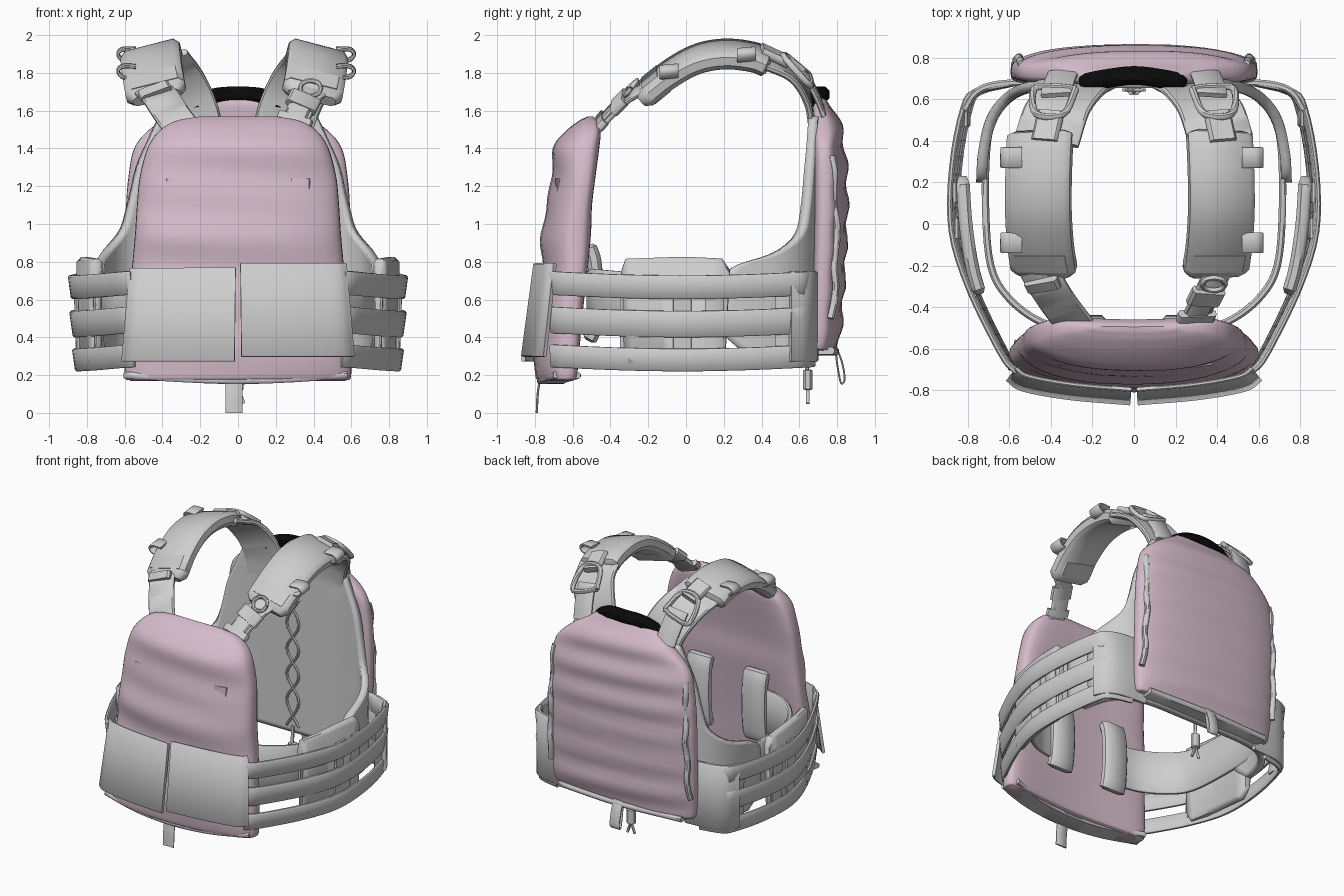
import bpy, bmesh, math
from mathutils import Vector

if "Cube" in bpy.data.objects:
    bpy.data.objects.remove(bpy.data.objects["Cube"], do_unlink=True)


def material(name, rgb):
    m = bpy.data.materials.new(name)
    m.use_nodes = True
    m.diffuse_color = (*rgb, 1)
    m.node_tree.nodes["Principled BSDF"].inputs["Base Color"].default_value = (*rgb, 1)
    return m


GREY = material("light grey fabric", (0.62, 0.62, 0.62))
PINK = material("dusty pink fabric", (0.66, 0.5, 0.59))
BLACK = material("black padding", (0.003, 0.003, 0.003))
SIDES = ((1, "left"), (-1, "right"))


def smooth(pts, steps):
    """Catmull-Rom interpolation of tuples of any length."""
    p = [Vector(q) for q in pts]
    if len(p) < 3:
        return p
    p = [p[0] * 2 - p[1]] + p + [p[-1] * 2 - p[-2]]
    out = []
    for a, b, c, d in zip(p, p[1:], p[2:], p[3:]):
        for k in range(steps):
            t = k / steps
            out.append(0.5 * (2 * b + (c - a) * t + (2 * a - 5 * b + 4 * c - d) * t * t
                              + (3 * b - a - 3 * c + d) * t ** 3))
    return out + [p[-2]]


def finish(name, bm, mat, angle=45):
    bmesh.ops.recalc_face_normals(bm, faces=bm.faces)
    me = bpy.data.meshes.new(name)
    bm.to_mesh(me)
    bm.free()
    me.materials.append(mat)
    ob = bpy.data.objects.new(name, me)
    bpy.context.collection.objects.link(ob)
    bpy.ops.object.select_all(action='DESELECT')
    ob.select_set(True)
    bpy.context.view_layer.objects.active = ob
    bpy.ops.object.shade_smooth_by_angle(angle=math.radians(angle))
    return ob


def loft(name, rings, mat):
    """Skin closed rings of points and cap both ends."""
    bm = bmesh.new()
    rows = [[bm.verts.new(co) for co in ring] for ring in rings]
    n = len(rows[0])
    for a, b in zip(rows, rows[1:]):
        for i in range(n):
            bm.faces.new((a[i], a[(i + 1) % n], b[(i + 1) % n], b[i]))
    bm.faces.new(rows[0])
    bm.faces.new(rows[-1])
    return finish(name, bm, mat)


def strap(name, pts, width, thick, across, mat=GREY, steps=5, taper=1.0):
    """Sweep a chamfered rectangle along a path; across sets the width direction."""
    path = smooth(pts, steps)
    w, t = width / 2, thick / 2
    c = 0.55 * min(w, t)
    section = [(w, t - c), (w - c, t), (c - w, t), (-w, t - c),
               (-w, c - t), (c - w, -t), (w - c, -t), (w, c - t)]
    rings = []
    for i, p in enumerate(path):
        tan = (path[min(i + 1, len(path) - 1)] - path[max(i - 1, 0)]).normalized()
        a = Vector(across)
        a = (a - tan * a.dot(tan)).normalized()
        n = tan.cross(a)
        k = taper if i in (0, len(path) - 1) else 1
        rings.append([p + a * u * (1 + k) / 2 + n * v * k for u, v in section])
    return loft(name, rings, mat)


def cord(name, pts, radius, across=(0, 1, 0)):
    return strap(name, pts, radius * 2, radius * 2, across)


def bag(name, rows, curve, outward, ripple, wave):
    """Soft plate pocket: rows are height, half width, depth centre, half thickness."""
    rings = []
    for z, hw, yc, ht in smooth(rows, 6):
        loop = []
        for i in range(48):
            a = math.tau * i / 48
            c, s = math.cos(a), math.sin(a)
            x = hw * math.copysign(abs(c) ** 0.6, c)
            y = ht * math.copysign(abs(s) ** 0.65, s)
            fold = ripple * max(0, s * outward) * math.sin(math.tau * z / wave + 2 * x)
            loop.append((x, yc + y + curve * x * x + outward * fold, z))
        rings.append(loop)
    return loft(name, rings, PINK)


def flip(pts, s, shift=0):
    return [(s * x + shift, y, z) for x, y, z in pts]


# Front and back plate bags
bag("front_plate_bag", [(.17, .57, -.7, .07), (.21, .6, -.705, .1), (.5, .585, -.685, .11),
                        (.78, .56, -.65, .11), (.95, .545, -.645, .125), (1.1, .535, -.625, .11),
                        (1.25, .52, -.605, .11), (1.4, .48, -.585, .115), (1.49, .42, -.55, .09),
                        (1.545, .33, -.525, .05), (1.57, .2, -.51, .015)], .21, -1, .006, .27)
bag("back_plate_bag", [(.33, .53, .74, .03), (.36, .575, .74, .07), (.6, .59, .755, .08),
                       (1, .595, .77, .085), (1.25, .58, .77, .085), (1.42, .54, .76, .08),
                       (1.54, .42, .745, .07), (1.63, .28, .72, .05), (1.68, .2, .71, .02)],
    -.1, 1, .01, .21)

# Bottom trims and the front pull tab
strap("front_bottom_trim", [(-.59, -.63, .2), (-.3, -.695, .18), (0, -.715, .17),
                            (.3, -.695, .18), (.56, -.63, .2)], .15, .035, (0, 1, 0))
strap("back_bottom_flap", [(-.5, .72, .33), (0, .745, .325), (.5, .72, .33)], .13, .04, (0, 1, 0))
strap("front_pull_tab", [(-.02, -.77, .2), (-.02, -.785, .1), (-.02, -.79, 0)], .09, .012, (1, 0, 0))

# Faint sewn tabs on the chest
for s, side in SIDES:
    strap(side + "_chest_tab", flip([(.33, -.685, 1.1), (.33, -.675, 1.24)], s),
          .1, .02, (1, .17 * s, 0), PINK)

# Black collar pad
strap("collar_pad", [(-.25, .675, 1.625), (-.13, .7, 1.675), (0, .715, 1.685),
                     (.13, .7, 1.675), (.24, .675, 1.625)], .09, .085, (0, 1, 0), BLACK, taper=.7)

# Back lining: a sheet whose wings wrap forward around the ribs
wing = smooth([(0, .68), (.2, .68), (.4, .675), (.57, .635), (.68, .52), (.725, .35), (.735, .2)], 8)
bm = bmesh.new()
grid = []
for z, f in smooth([(.3, .85), (.42, 1), (.55, 1), (.68, 1), (.77, .95), (.84, .74), (.95, .57),
                    (1.1, .51), (1.3, .46), (1.45, .4), (1.57, .35)], 4):
    row = []
    for i in range(-16, 17):
        k = min(1, f * abs(i) / 16) * (len(wing) - 1)
        j = min(int(k), len(wing) - 2)
        p = wing[j].lerp(wing[j + 1], k - j)
        row.append(bm.verts.new((math.copysign(p.x, i), p.y, z)))
    grid.append(row)
for a, b in zip(grid, grid[1:]):
    for i in range(32):
        bm.faces.new((a[i], a[i + 1], b[i + 1], b[i]))
lining = finish("back_lining", bm, GREY)
mod = lining.modifiers.new("thickness", 'SOLIDIFY')
mod.thickness = .05
mod.offset = 0

belt = [(.56, -.71), (.61, -.665), (.69, -.52), (.785, -.32), (.86, -.1),
        (.88, .1), (.86, .35), (.815, .56), (.765, .635), (.6, .675)]
for s, side in SIDES:
    # Front flap leaning forward, three belt bands and the solid rear end
    zc = .545 if s > 0 else .52
    strap(side + "_front_flap", flip([(.015, -.83, zc), (.3, -.805, zc), (.52, -.765, zc),
                                      (.59, -.72, zc)], s), .5, .022, (.06 * s, -.13, -1))
    for label, z, h, grow in (("top", .695, .125, 1), ("middle", .5, .14, .99),
                              ("lower", .31, .12, .975)):
        pts = [(x * grow, y, z - .03 * math.cos(1.9 * (y + .02))) for x, y in belt]
        strap(side + "_" + label + "_band", flip(pts, s), h, .026, (.14 * s, 0, 1), steps=3)
    strap(side + "_rear_belt_end", flip([(.815, .55, .51), (.765, .63, .51), (.67, .67, .51),
                                         (.48, .685, .51)], s), .48, .035, (0, 0, 1))
    # Upright webbing behind the bands and the side plate pouch
    for y, x in ((-.02, .84), (.15, .85), (-.3, .75), (.52, .795)):
        strap(side + "_belt_upright", flip([(x, y, .29), (x + .015, y, .72)], s), .1, .014, (0, 1, 0))
    strap(side + "_side_pouch", flip([(.745, -.33, .53), (.78, -.2, .535), (.81, 0, .54),
                                      (.825, .22, .53)], s), .57, .065, (0, 0, 1), taper=.6)
    # Inner belt and its front pad
    strap(side + "_inner_belt", flip([(.25, -.51, .6), (.44, -.475, .6), (.6, -.36, .59),
                                      (.69, -.2, .58), (.715, .1, .58), (.705, .4, .58),
                                      (.66, .56, .58)], s), .32, .035, (0, 0, 1))
    strap(side + "_inner_pad", flip([(.23, -.515, .38), (.23, -.49, .44), (.23, -.475, .62),
                                     (.23, -.485, .8), (.23, -.515, .89)], s),
          .19, .075, (1, 0, 0), taper=.5)
    # Shoulder pad with a webbing wrap at its front end
    slope = (s, 0, -.26)
    strap(side + "_shoulder_pad", flip([(.41, -.24, 1.67), (.43, -.1, 1.785), (.44, .05, 1.87),
                                        (.44, .2, 1.9), (.435, .35, 1.885), (.43, .44, 1.85)],
                                       s, -.02), .32, .1, slope, taper=.6)
    strap(side + "_pad_wrap", flip([(.41, -.2, 1.705), (.425, -.12, 1.77)], s, -.02),
          .31, .11, slope)
    for y, z in ((-.09, 1.8), (.32, 1.89)):
        strap(side + "_pad_loop", flip([(.53, y, z + .035), (.6, y, z + .035), (.625, y, z + .01),
                                        (.6, y, z - .02), (.55, y, z - .02)], s, -.01),
              .1, .018, (0, 1, .1))
    # Lining yoke and the adjusting strap over it
    strap(side + "_yoke_strap", flip([(.24, .67, 1.4), (.25, .665, 1.54), (.3, .635, 1.68),
                                      (.37, .55, 1.8), (.42, .4, 1.87)], s), .32, .035, (s, 0, -.2))
    strap(side + "_rear_webbing", flip([(.34, .73, 1.58), (.355, .695, 1.67), (.37, .65, 1.76),
                                        (.375, .62, 1.8)], s), .15, .025, slope)
    strap(side + "_rear_pad_tab", flip([(.4, .54, 1.86), (.43, .4, 1.925)], s), .13, .045, slope)
    # Trapezoid loop joining the two
    cord(side + "_rear_loop", flip([(.28, .65, 1.79), (.34, .53, 1.89), (.47, .53, 1.87),
                                    (.48, .65, 1.74), (.37, .66, 1.755), (.28, .65, 1.79)], s), .016)
    # Wavy zip cord on the back bag
    cord(side + "_zip_cord", flip([(.54 + .003 * i + .005 * math.sin(i * 2),
                                    .77 + .025 * math.sin(i * .3) + .008 * math.sin(i * 1.7),
                                    1.36 - .086 * i) for i in range(11)], s), .018)

# Right front strap with its ladder buckle
strap("right_front_strap", [(-.46, -.22, 1.72), (-.41, -.31, 1.67), (-.35, -.4, 1.58),
                            (-.28, -.49, 1.49)], .19, .03, (1, .15, .25))
strap("right_strap_keeper", [(-.45, -.27, 1.72), (-.43, -.31, 1.685)], .17, .05, (1, 0, .2))
# Left front strap with side release buckle
LEAN = (1, 0, -.35)
strap("left_front_strap", [(.41, -.22, 1.72), (.36, -.32, 1.66), (.31, -.42, 1.56),
                           (.29, -.48, 1.49)], .14, .025, LEAN)
strap("left_buckle_socket", [(.36, -.32, 1.675), (.33, -.38, 1.615)], .17, .05, LEAN)
strap("left_buckle_plug", [(.33, -.38, 1.615), (.3, -.44, 1.55)], .11, .04, LEAN)
strap("left_buckle_bar", [(.305, -.43, 1.565), (.295, -.46, 1.53)], .19, .045, LEAN)
cord("left_strap_ring", [(.385 + .055 * math.cos(a), -.29 + .03 * math.sin(a),
                          1.72 + .04 * math.sin(a))
                         for a in [i * math.tau / 8 for i in range(9)]], .012)

# Back lacing, its hanging toggle and a webbing loop
for s, side in SIDES:
    cord(side + "_back_lace", [(s * .05 * (-1) ** i, .645, 1.3 - .19 * i) for i in range(6)], .008)
    cord(side + "_toggle_tail", [(s * .005, .645, .13), (s * .012, .645, .1), (s * .03, .645, .05)], .009)
cord("toggle_cord", [(0, .645, .35), (0, .64, .22), (0, .645, .12)], .011)
strap("toggle", [(0, .645, .23), (0, .645, .2), (0, .645, .15), (0, .645, .12)],
      .06, .05, (1, 0, 0), taper=.5)
strap("back_pull_loop", [(0, .79, .36), (0, .8, .26), (0, .82, .16), (0, .84, .18),
                         (0, .825, .27), (0, .79, .36)], .08, .01, (1, 0, 0))
